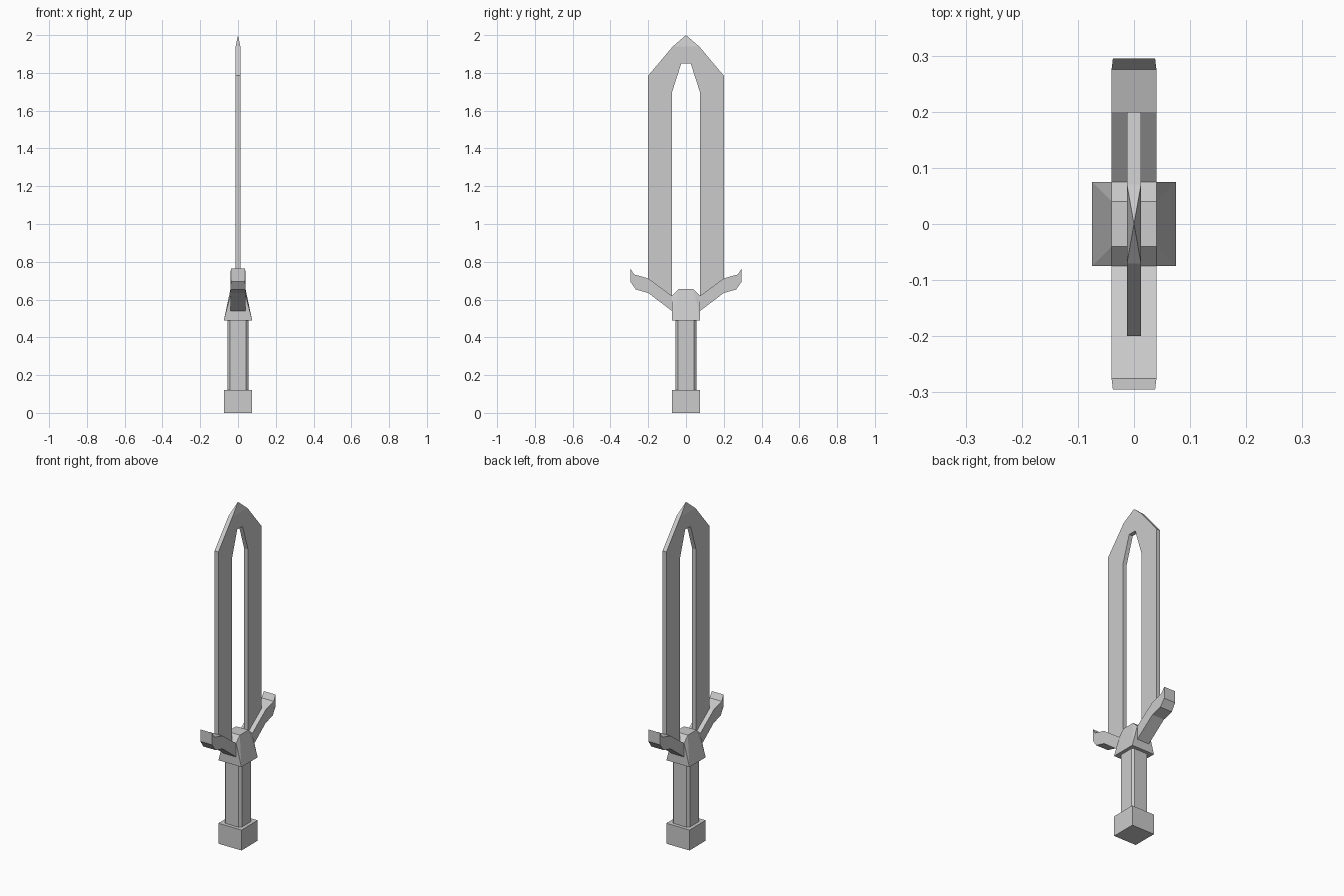
import bpy, bmesh
from mathutils import Vector

if "Cube" in bpy.data.objects:
    bpy.data.objects.remove(bpy.data.objects["Cube"])


def finish(bm, name):
    bmesh.ops.recalc_face_normals(bm, faces=bm.faces)
    mesh = bpy.data.meshes.new(name)
    bm.to_mesh(mesh)
    bm.free()
    obj = bpy.data.objects.new(name, mesh)
    bpy.context.collection.objects.link(obj)
    return obj


def extrude(profile, vec):
    """Prism: a closed profile of 3D points swept along vec."""
    bm = bmesh.new()
    face = bm.faces.new([bm.verts.new(p) for p in profile])
    new = bmesh.ops.extrude_face_region(bm, geom=[face], use_keep_orig=True)["geom"]
    verts = [g for g in new if isinstance(g, bmesh.types.BMVert)]
    bmesh.ops.translate(bm, verts=verts, vec=vec)
    return bm


def side_prism(profile, half):
    """Prism from a (y, z) profile, centred on x = 0."""
    return extrude([(-half, y, z) for y, z in profile], Vector((2 * half, 0, 0)))


# Pommel block
p = 0.075
square = [(-p, -p, 0), (p, -p, 0), (p, p, 0), (-p, p, 0)]
finish(extrude(square, Vector((0, 0, 0.12))), "pommel")

# Grip: square bar with chamfered corners
a, b = 0.055, 0.043
ring = [(a, -b), (a, b), (b, a), (-b, a), (-a, b), (-a, -b), (-b, -a), (b, -a)]
finish(extrude([(x, y, 0.12) for x, y in ring], Vector((0, 0, 0.37))), "grip")

# Guard hub: tapered block with flat side faces where the arms attach
bm = bmesh.new()
for sx in (-1, 1):
    for sy in (-1, 1):
        for x, y, z in ((0.075, 0.075, 0.49), (0.04, 0.075, 0.62), (0.04, 0.04, 0.655)):
            bm.verts.new((sx * x, sy * y, z))
bmesh.ops.convex_hull(bm, input=bm.verts)
bmesh.ops.dissolve_limit(bm, angle_limit=0.01, verts=bm.verts, edges=bm.edges)
finish(bm, "guard_hub")

# Guard arms: swept-up profile, slightly narrower at the end, mirrored
arm = [(0.075, 0.54), (0.2, 0.635), (0.265, 0.653), (0.295, 0.695),
       (0.295, 0.765), (0.275, 0.733), (0.2, 0.712), (0.075, 0.62)]
bm = side_prism(arm, 0.04)
for v in bm.verts:
    if v.co.y > 0.29:
        v.co.x *= 0.94
arms = finish(bm, "guard_arms")
mirror = arms.modifiers.new("mirror", "MIRROR")
mirror.use_axis = (False, True, False)

# Blade: hollow arch rooted in the arms, its top face drawn up to a point
outer = [(0.2, 0.67), (0.2, 1.785), (0.07, 1.94)]
inner = [(0.025, 1.85), (0.075, 1.695), (0.075, 0.58)]


def flip(points):
    return [(-y, z) for y, z in reversed(points)]


bm = side_prism(outer + flip(outer) + flip(inner) + inner, 0.0125)
top = max(bm.faces, key=lambda f: f.calc_center_median().z)
tip = bmesh.ops.poke(bm, faces=[top])["verts"][0]
tip.co.z = 2.0
finish(bm, "blade")
